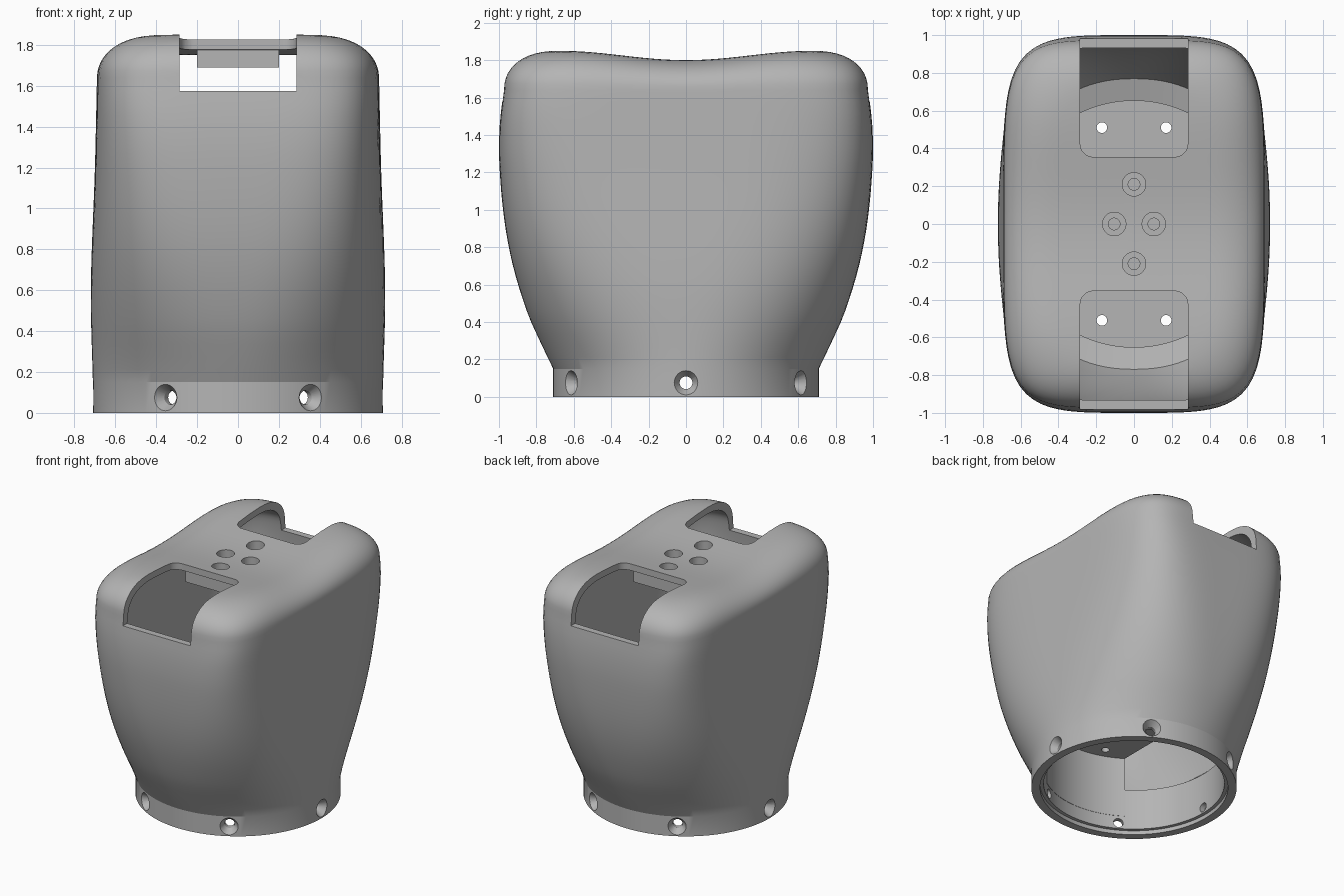
import bpy, bmesh
from math import sin, cos, pi, sqrt
from mathutils import Matrix, Vector

cube = bpy.data.objects.get("Cube")
if cube:
    bpy.data.objects.remove(cube)

SEGS = 128
SHOULDER = 1.64      # where the wall turns into the rounded top
WALL = 0.05
CORE = 0.655         # outer radius of the inner shelf and its skirts
NOTCH = 0.285        # half width of the notches

grey = bpy.data.materials.new("plain_grey")
grey.use_nodes = True
grey.diffuse_color = (0.46, 0.46, 0.46, 1)
grey.node_tree.nodes["Principled BSDF"].inputs["Base Color"].default_value = (0.46, 0.46, 0.46, 1)


def finish(name, bm):
    bmesh.ops.recalc_face_normals(bm, faces=bm.faces)
    mesh = bpy.data.meshes.new(name)
    bm.to_mesh(mesh)
    bm.free()
    mesh.materials.append(grey)
    obj = bpy.data.objects.new(name, mesh)
    bpy.context.scene.collection.objects.link(obj)
    return obj


def interpolate(table, z):
    """Smooth curve through (z, value) pairs."""
    for i in range(len(table) - 1):
        (z0, v0), (z1, v1) = table[i], table[i + 1]
        if z <= z1:
            before = table[max(i - 1, 0)]
            after = table[min(i + 2, len(table) - 1)]
            m0 = (v1 - before[1]) / (z1 - before[0])
            m1 = (after[1] - v0) / (after[0] - z0)
            h, t = z1 - z0, (z - z0) / (z1 - z0)
            return (v0 * (2*t**3 - 3*t*t + 1) + m0 * h * (t**3 - 2*t*t + t)
                    + v1 * (3*t*t - 2*t**3) + m1 * h * (t**3 - t*t))
    return table[-1][1]


HALF_WIDTH = [(0.15, 0.71), (0.6, 0.72), (1.2, 0.70), (SHOULDER, 0.69)]
HALF_DEPTH = [(0.15, 0.71), (0.3, 0.782), (0.45, 0.848), (0.7, 0.925), (0.95, 0.972),
              (1.25, 0.998), (1.45, 0.996), (SHOULDER, 0.975)]
SQUARE = 5.1


def squareness(z):
    t = min(max((z - 0.15) / 1.4, 0), 1)
    return 2 + (SQUARE - 2) * t ** 1.4


def saddle(y):
    """Height of the top: low in the middle, humped front and back."""
    return 1.80 + 0.05 * sin(pi / 2 * min(abs(y) / 0.68, 1)) ** 2


def ring(a, b, n, height):
    pts = []
    for i in range(SEGS):
        c, s = cos(2 * pi * i / SEGS), sin(2 * pi * i / SEGS)
        k = (abs(c) ** n + abs(s) ** n) ** (-1 / n)
        pts.append(Vector((a * k * c, b * k * s, height(b * k * s))))
    return pts


def flat(z):
    return lambda y: z


def skin(start, inset):
    """Rings of the wall and rounded top, moved inward by inset."""
    rings = []
    end = SHOULDER - inset * 0.6
    for i in range(25):
        z = start + (end - start) * i / 24
        rings.append(ring(interpolate(HALF_WIDTH, z) - inset,
                          interpolate(HALF_DEPTH, z) - inset, squareness(z), flat(z)))
    a, b = HALF_WIDTH[-1][1] - inset, HALF_DEPTH[-1][1] - inset
    soft = 0.28 - inset * 0.6
    for i in range(1, 13):
        angle = pi / 2 * i / 12
        d = soft * (1 - max(cos(angle), 0) ** 0.9)
        rings.append(ring(a - d, b - d, SQUARE,
                          lambda y, r=sin(angle) ** 0.9: end + r * (saddle(y) - inset - end)))
    for i in range(1, 12):
        s = 1 - i / 12
        rings.append(ring((a - soft) * s, (b - soft) * s, 2 + (SQUARE - 2) * s,
                          lambda y: saddle(y) - inset))
    return rings


# hollow shell: inner skin, bore, rabbet, base, outer skin
loops = list(reversed(skin(0.38, WALL)))
loops += [ring(r, r, 2, flat(z)) for r, z in
          [(0.625, 0.34), (0.625, 0.03), (0.65, 0.03), (0.65, 0), (0.71, 0)]]
loops += skin(0.15, 0)
bm = bmesh.new()
rows = [[bm.verts.new(p) for p in loop] for loop in loops]
for low, high in zip(rows, rows[1:]):
    for i in range(SEGS):
        j = (i + 1) % SEGS
        bm.faces.new((low[i], low[j], high[j], high[i]))
for row, top in ((rows[0], 1.80 - WALL), (rows[-1], 1.80)):
    centre = bm.verts.new((0, 0, top))
    for i in range(SEGS):
        bm.faces.new((row[i], row[(i + 1) % SEGS], centre))
body = finish("body_shell", bm)


def prism(name, outline, z0, z1, turn=1):
    """Extruded plan outline; turn is 1 for the back and -1 for the front."""
    bm = bmesh.new()
    face = bm.faces.new([bm.verts.new((x * turn, y * turn, z0)) for x, y in outline])
    new = bmesh.ops.extrude_face_region(bm, geom=[face])["geom"]
    bmesh.ops.translate(bm, vec=(0, 0, z1 - z0),
                        verts=[v for v in new if isinstance(v, bmesh.types.BMVert)])
    return finish(name, bm)


def peg(r1, r2, depth, matrix):
    bm = bmesh.new()
    bmesh.ops.create_cone(bm, cap_ends=True, segments=32, radius1=r1, radius2=r2,
                          depth=depth, matrix=matrix)
    return finish("hole_cutter", bm)


def cut(target, cutters):
    bpy.context.view_layer.objects.active = target
    for cutter in cutters:
        mod = target.modifiers.new("cut", "BOOLEAN")
        mod.operation, mod.solver, mod.object = "DIFFERENCE", "EXACT", cutter
        bpy.ops.object.modifier_apply(modifier=mod.name)


def arc(half, radius):
    xs = [half * (i / 12 - 1) for i in range(25)]
    return [(x, sqrt(radius ** 2 - x * x)) for x in xs]


# shelf deep inside, with a curved skirt down into the bore at each end
edge = arc(0.35, CORE)
shelf = prism("inner_shelf", edge + [(-x, -y) for x, y in edge], 0.59, 0.63)
parts = [body, shelf]
openings, through, blind, screws = [], [], [], []
for side, turn in (("back", 1), ("front", -1)):
    inner = arc(0.35, 0.623)
    parts.append(prism(side + "_skirt", edge + inner[::-1], 0.13, 0.6, turn))
    # notch through the top and wall, with rounded inner corners
    corner = [(NOTCH - 0.07 + 0.07 * sin(t * pi / 16), 0.425 - 0.07 * cos(t * pi / 16))
              for t in range(9)]
    outline = corner + [(NOTCH, 1.1), (-NOTCH, 1.1)] + [(-x, y) for x, y in reversed(corner)]
    openings.append(prism("notch_cutter", outline, 1.575, 1.95, turn))
    for x in (-0.17, 0.17):
        through.append(peg(0.028, 0.028, 0.3, Matrix.Translation((x, 0.51 * turn, 0.6))))

# mounting block under the top
block = prism("mounting_block", [(-0.2, -0.345), (0.2, -0.345), (0.2, 0.345), (-0.2, 0.345)],
              1.69, 1.775)
parts.append(block)

# counterbored blind holes in the top
for x, y in ((0, 0.21), (0, -0.21), (0.105, 0), (-0.105, 0)):
    blind.append(peg(0.062, 0.062, 0.2, Matrix.Translation((x, y, 1.84))))
    blind.append(peg(0.031, 0.031, 0.2, Matrix.Translation((x, y, 1.81))))

# countersunk screw holes around the base
for i in range(6):
    spin = Matrix.Rotation(i * pi / 3, 4, "Z")
    tip = Matrix.Rotation(pi / 2, 4, "Y")
    screws.append(peg(0.034, 0.034, 0.3, spin @ Matrix.Translation((0.66, 0, 0.075)) @ tip))
    screws.append(peg(0.03, 0.068, 0.06, spin @ Matrix.Translation((0.685, 0, 0.075)) @ tip))

cut(body, openings + blind + screws)
cut(block, blind)
cut(shelf, through)
for cutter in openings + through + blind + screws:
    bpy.data.objects.remove(cutter)

# smooth skin with crisp cut edges
for obj in parts:
    bpy.ops.object.select_all(action="DESELECT")
    obj.select_set(True)
    bpy.context.view_layer.objects.active = obj
    bpy.ops.object.shade_smooth_by_angle(angle=0.35)
